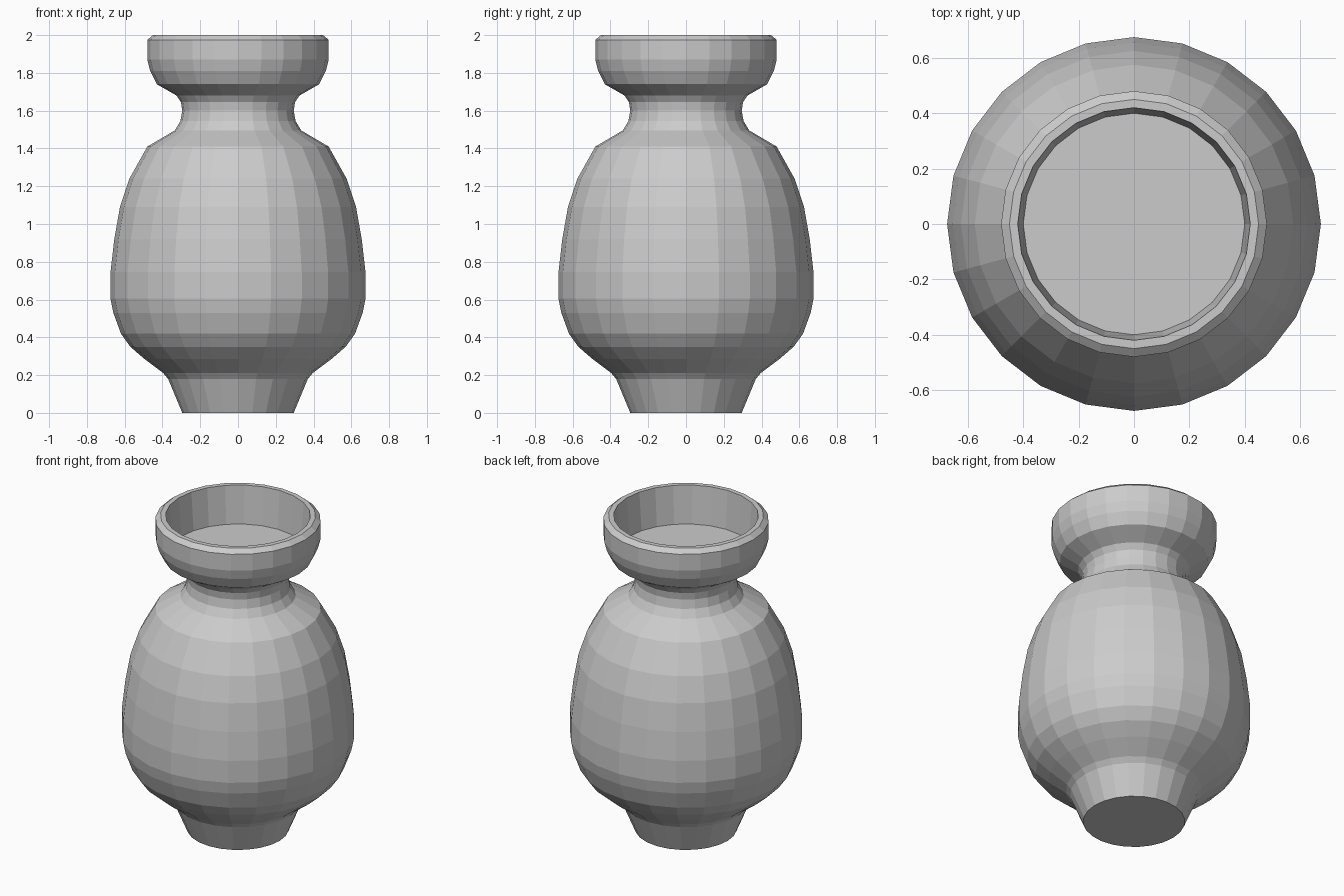
import bpy, bmesh
from math import cos, sin, tau

if "Cube" in bpy.data.objects:
    bpy.data.objects.remove(bpy.data.objects["Cube"])

SIDES = 24

# Vase silhouette (radius, height): foot, body, neck, cup, rim, inner wall, floor
PROFILE = [
    (0.295, 0.0), (0.37, 0.18), (0.395, 0.21), (0.495, 0.285), (0.57, 0.35),
    (0.62, 0.42), (0.66, 0.53), (0.675, 0.605), (0.675, 0.745), (0.655, 0.92),
    (0.625, 1.09), (0.575, 1.24), (0.48, 1.41), (0.335, 1.495), (0.305, 1.545),
    (0.295, 1.60), (0.302, 1.645), (0.325, 1.68), (0.43, 1.74), (0.465, 1.81),
    (0.48, 1.87), (0.48, 1.975), (0.45, 2.0), (0.42, 2.0), (0.40, 1.76),
]


def lathe(name, profile, sides):
    """Spin a profile round z and cap both ends."""
    bm = bmesh.new()
    rings = [[bm.verts.new((r * cos(tau * i / sides), r * sin(tau * i / sides), z))
              for i in range(sides)] for r, z in profile]
    for a, b in zip(rings, rings[1:]):
        for i in range(sides):
            j = (i + 1) % sides
            bm.faces.new((a[i], a[j], b[j], b[i]))
    bm.faces.new(rings[0][::-1])
    bm.faces.new(rings[-1])
    mesh = bpy.data.meshes.new(name)
    bm.to_mesh(mesh)
    bm.free()
    obj = bpy.data.objects.new(name, mesh)
    bpy.context.collection.objects.link(obj)
    return obj


lathe("vase", PROFILE, SIDES)
